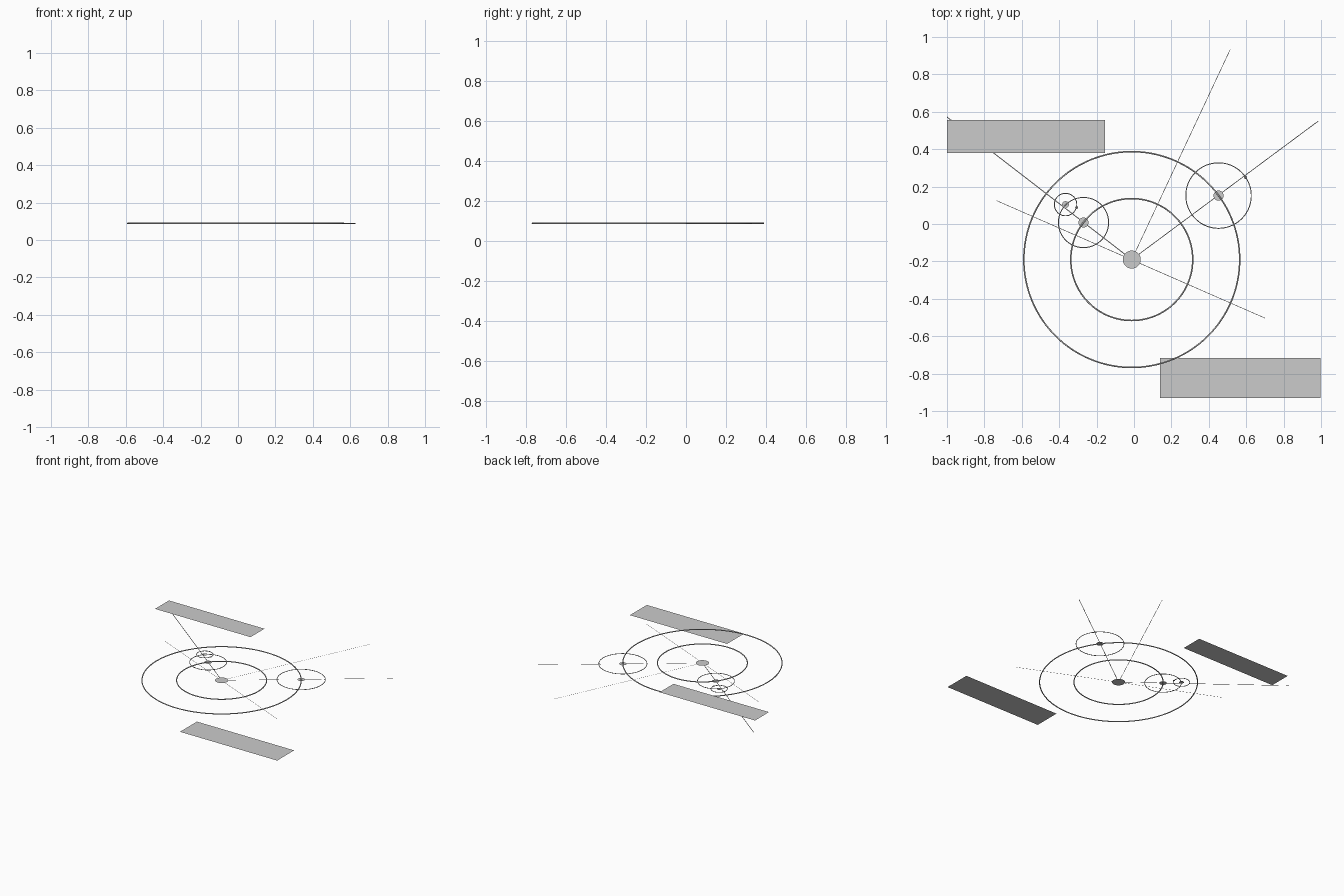
import bpy, bmesh, math
from mathutils import Vector

if "Cube" in bpy.data.objects:
    bpy.data.objects.remove(bpy.data.objects["Cube"])

Z = 0.089                      # height of the orbit plane
SUN = Vector((-0.012, -0.19))


def finish(bm, name):
    mesh = bpy.data.meshes.new(name)
    bm.to_mesh(mesh)
    bm.free()
    obj = bpy.data.objects.new(name, mesh)
    bpy.context.collection.objects.link(obj)
    return obj


def polygon(name, points, z):
    bm = bmesh.new()
    bm.faces.new([bm.verts.new((x, y, z)) for x, y in points])
    return finish(bm, name)


def disc(name, c, r, sides=48):
    steps = [2 * math.pi * i / sides for i in range(sides)]
    return polygon(name, [(c[0] + r * math.cos(a), c[1] + r * math.sin(a)) for a in steps], Z)


def panel(name, x0, x1, y0, y1, z):
    return polygon(name, [(x0, y0), (x1, y0), (x1, y1), (x0, y1)], z)


def line(name, a, b, width):
    a, b = Vector(a), Vector(b)
    d = (b - a).normalized() * width / 2
    n = Vector((-d.y, d.x))
    return polygon(name, [a - n, b - n, b + n, a + n], Z)


def ring(name, c, r, tube):
    bpy.ops.mesh.primitive_torus_add(location=(c[0], c[1], Z), major_radius=r, minor_radius=tube,
                                     major_segments=128, minor_segments=8)
    obj = bpy.context.object
    obj.name = name
    bpy.ops.object.shade_smooth()
    return obj


# Caption panels, one above and one below the orbit plane
panel("upper_panel", -1.0, -0.155, 0.38, 0.556, 2 * Z)
panel("lower_panel", 0.138, 0.998, -0.93, -0.716, 0.0)

# Orbits around the centre
ring("outer_orbit", SUN, 0.577, 0.004)
ring("inner_orbit", SUN, 0.326, 0.004)

# Smaller orbits around the planets and the moon
inner_planet, outer_planet, moon = (-0.27, 0.008), (0.452, 0.152), (-0.366, 0.104)
ring("inner_planet_orbit", inner_planet, 0.134, 0.0025)
ring("outer_planet_orbit", outer_planet, 0.175, 0.0025)
ring("moon_orbit", moon, 0.06, 0.0025)

# Bodies
disc("sun_disc", SUN, 0.048)
disc("inner_planet_disc", inner_planet, 0.027)
disc("outer_planet_disc", outer_planet, 0.027)
disc("moon_disc", moon, 0.018)
disc("small_moon_disc", (-0.307, 0.088), 0.008, 24)
disc("outer_moon_disc", (0.596, 0.249), 0.008, 24)

# Thin sight lines
line("inner_planet_line", SUN, (-1.0, 0.572), 0.005)
line("outer_planet_line", SUN, (0.985, 0.55), 0.004)
line("upper_line", SUN, (0.514, 0.932), 0.003)
line("cross_line", (-0.735, 0.125), (0.70, -0.503), 0.003)
